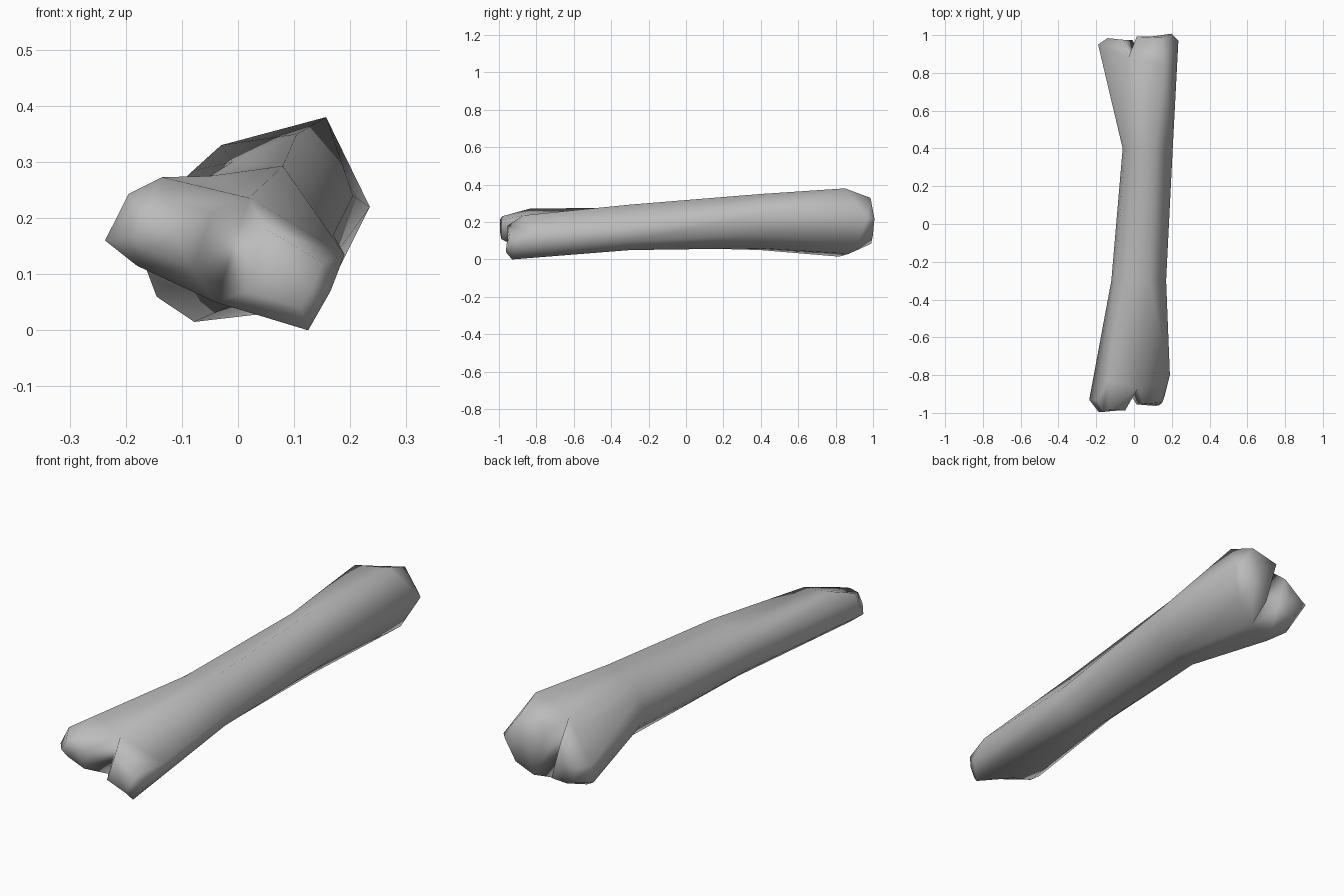
import bpy
import bmesh
from mathutils import Vector

default_cube = bpy.data.objects.get("Cube")
if default_cube:
    bpy.data.objects.remove(default_cube, do_unlink=True)

# One plain material for the whole bone
bone_grey = bpy.data.materials.new("bone_grey")
bone_grey.use_nodes = True
colour = (0.5, 0.5, 0.5, 1.0)
bone_grey.diffuse_color = colour
bone_grey.node_tree.nodes["Principled BSDF"].inputs["Base Color"].default_value = colour

# Cross-sections (x, z, y), counter-clockwise from the right-hand ridge
front_section = [
    (0.19, 0.135, -0.8), (0.02, 0.236, -0.87), (-0.135, 0.273, -0.83),
    (-0.195, 0.243, -0.93), (-0.237, 0.16, -0.93), (-0.18, 0.115, -0.92),
    (-0.04, 0.05, -0.87), (0.125, 0, -0.93), (0.165, 0.07, -0.9)]
near_shaft = [
    (0.17, 0.17), (0.08, 0.293), (-0.05, 0.275), (-0.1, 0.24), (-0.12, 0.18),
    (-0.11, 0.12), (-0.05, 0.07), (0.08, 0.05), (0.145, 0.1)]
far_shaft = [
    (0.205, 0.24), (0.105, 0.35), (-0.01, 0.3), (-0.045, 0.24), (-0.06, 0.18),
    (-0.05, 0.11), (0, 0.05), (0.1, 0.06), (0.17, 0.13)]
back_section = [
    (0.235, 0.22, 0.97), (0.157, 0.38, 0.85), (-0.03, 0.33, 0.88),
    (-0.08, 0.285, 0.9), (-0.19, 0.18, 0.95), (-0.145, 0.06, 0.87),
    (-0.078, 0.015, 0.82), (0.05, 0.03, 0.87), (0.17, 0.09, 0.92)]


def add_ring(bm, section, y=None):
    return [bm.verts.new((p[0], p[2] if y is None else y, p[1])) for p in section]


def bridge(bm, ring_a, ring_b):
    """Join two closed loops of equal length with quads."""
    count = len(ring_a)
    for i in range(count):
        j = (i + 1) % count
        bm.faces.new((ring_a[i], ring_a[j], ring_b[j], ring_b[i]))


def add_knob(bm, loop, tip_y, shrink):
    """Close part of an end with a rounded knob: taper a copy of the loop, then cap it."""
    centre = sum((v.co for v in loop), Vector()) / len(loop)
    tip = []
    for v in loop:
        point = centre.lerp(v.co, shrink)
        point.y = tip_y + 0.25 * (point.y - centre.y) * (1 if point.y * tip_y > 0 else 0)
        tip.append(bm.verts.new(point))
    bridge(bm, loop, tip)
    cap = bm.faces.new(tip)
    bmesh.ops.poke(bm, faces=[cap])


def split_end(bm, ring, notch_a, notch_b, tips, shrinks):
    """Divide an end ring along a notch into two knobs."""
    left = ring[notch_a:notch_b + 1]
    right = ring[notch_b:] + ring[:notch_a + 1]
    add_knob(bm, left, tips[0], shrinks[0])
    add_knob(bm, right, tips[1], shrinks[1])


# Shaft
bm = bmesh.new()
rings = [add_ring(bm, front_section), add_ring(bm, near_shaft, -0.3),
         add_ring(bm, far_shaft, 0.4), add_ring(bm, back_section)]
for ring_a, ring_b in zip(rings, rings[1:]):
    bridge(bm, ring_a, ring_b)

# Knobs at both ends
split_end(bm, rings[0], 1, 6, (-0.99, -0.955), (0.55, 0.6))
split_end(bm, rings[-1], 2, 7, (0.975, 0.995), (0.55, 0.7))

bmesh.ops.recalc_face_normals(bm, faces=bm.faces)
for face in bm.faces:
    face.smooth = True

mesh = bpy.data.meshes.new("bone")
bm.to_mesh(mesh)
bm.free()
mesh.materials.append(bone_grey)
bone = bpy.data.objects.new("bone", mesh)
bpy.context.collection.objects.link(bone)
